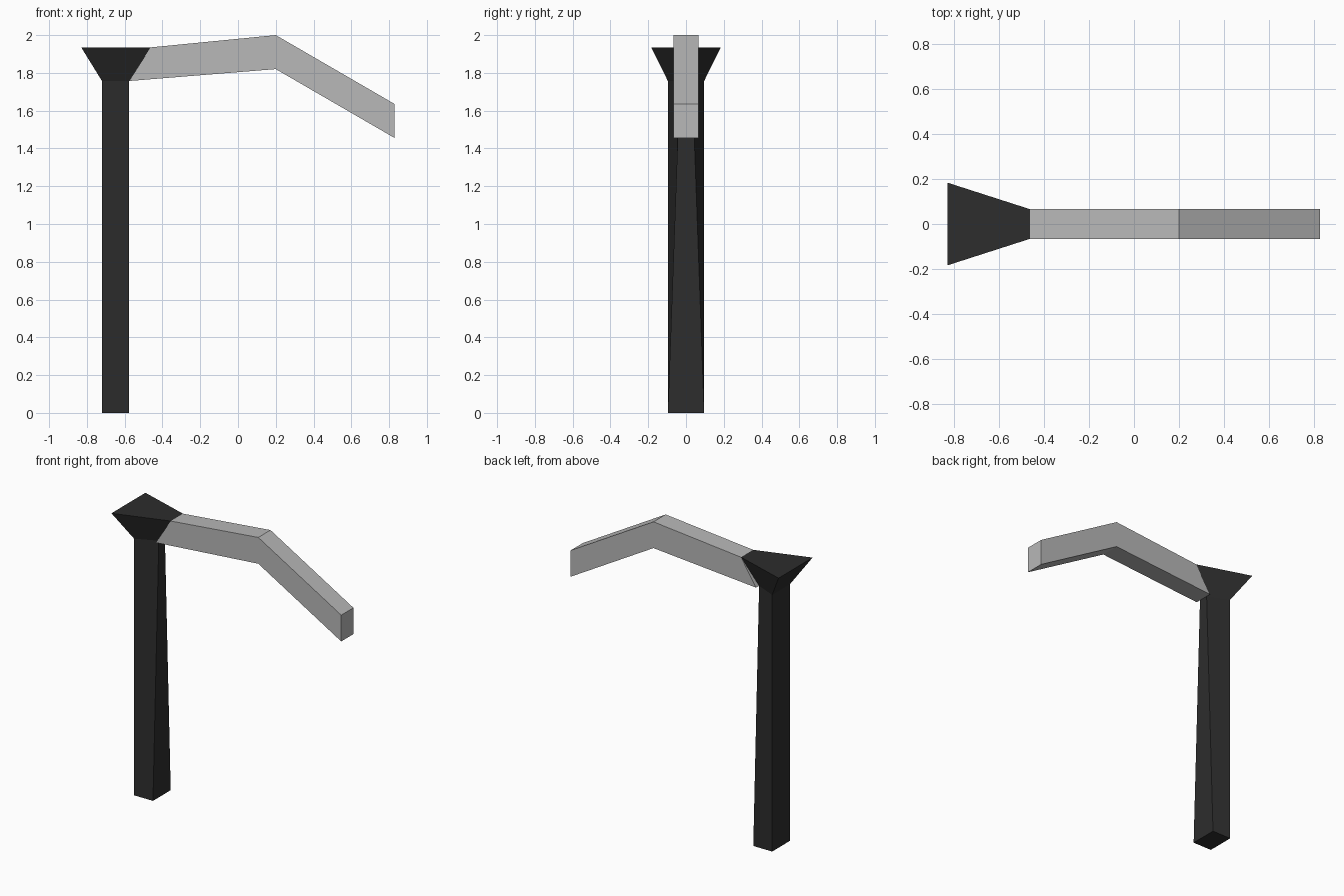
import bpy
import bmesh

cube = bpy.data.objects.get("Cube")
if cube:
    bpy.data.objects.remove(cube, do_unlink=True)


def make_material(name, grey):
    mat = bpy.data.materials.new(name)
    mat.use_nodes = True
    colour = (grey, grey, grey, 1.0)
    mat.diffuse_color = colour
    mat.node_tree.nodes["Principled BSDF"].inputs["Base Color"].default_value = colour
    return mat


def section(back, front):
    """Four corners, mirrored across y, from two (x, half width, z) edges."""
    return [(x, side * w, z)
            for (x, w, z), side in ((back, -1), (front, -1), (front, 1), (back, 1))]


def loft(name, sections, mat):
    """Skin a chain of four-cornered sections and cap both ends."""
    bm = bmesh.new()
    rings = [[bm.verts.new(p) for p in s] for s in sections]
    for a, b in zip(rings, rings[1:]):
        for i in range(4):
            j = (i + 1) % 4
            bm.faces.new((a[i], a[j], b[j], b[i]))
    bm.faces.new(rings[0])
    bm.faces.new(rings[-1])
    bmesh.ops.recalc_face_normals(bm, faces=bm.faces)
    mesh = bpy.data.meshes.new(name)
    bm.to_mesh(mesh)
    bm.free()
    mesh.materials.append(mat)
    obj = bpy.data.objects.new(name, mesh)
    bpy.context.collection.objects.link(obj)
    return obj


dark = make_material("dark_grey", 0.026)
light = make_material("light_grey", 0.48)

# Post: its arm-side face narrows towards the top
base = section((-0.72, 0.096, 0), (-0.577, 0.096, 0))
neck = section((-0.72, 0.096, 1.757), (-0.577, 0.033, 1.757))
loft("post", [base, neck], dark)

# Head: flares out from the top of the post
crown = section((-0.83, 0.184, 1.935), (-0.463, 0.066, 1.935))
loft("head", [neck, crown], dark)

# Arm: constant width, bent once, starting on the slanted head face
arm_profile = [((-0.577, 1.757), (-0.463, 1.935)),
               ((0.2, 1.82), (0.2, 2.0)),
               ((0.828, 1.456), (0.828, 1.636))]
loft("arm", [section((bx, 0.066, bz), (tx, 0.066, tz))
             for (bx, bz), (tx, tz) in arm_profile], light)
